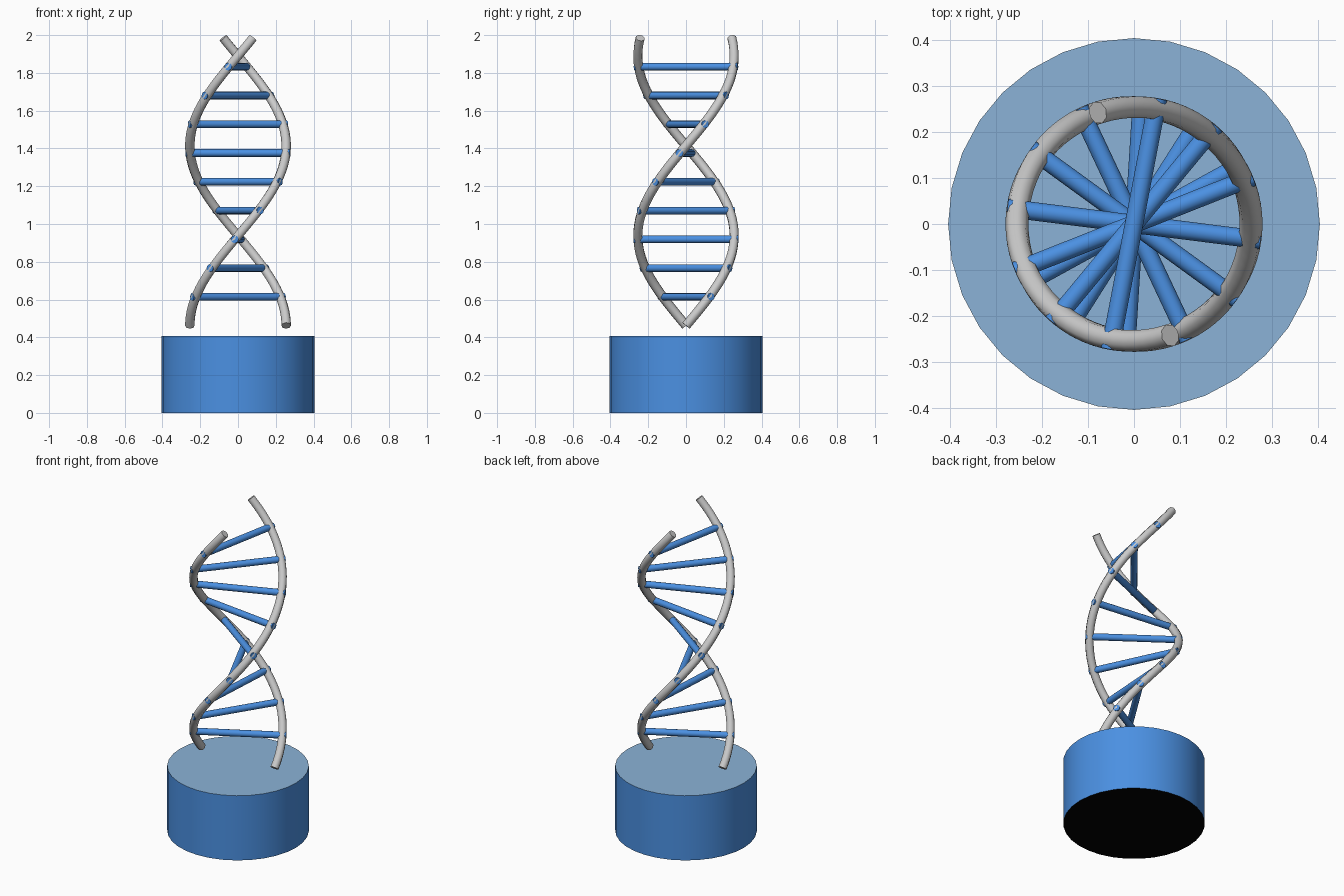
import bpy, math
from mathutils import Vector

if "Cube" in bpy.data.objects:
    bpy.data.objects.remove(bpy.data.objects["Cube"])

Z0, STEP, TURN = 0.462, 0.1523, math.radians(28.8)   # helix start, rise and twist per rung
R_HELIX, R_TUBE, R_RUNG = 0.255, 0.025, 0.02


def material(name, rgb):
    m = bpy.data.materials.new(name)
    m.diffuse_color = (*rgb, 1)
    m.use_nodes = True
    m.node_tree.nodes["Principled BSDF"].inputs["Base Color"].default_value = m.diffuse_color
    return m


blue = material("blue", (0.07, 0.28, 0.76))
pale = material("pale_blue", (0.26, 0.45, 0.68))
black = material("black", (0.0, 0.0, 0.0))


def smooth(obj):
    bpy.ops.object.select_all(action='DESELECT')
    obj.select_set(True)
    bpy.context.view_layer.objects.active = obj
    bpy.ops.object.shade_smooth_by_angle(angle=math.radians(61))


# base drum: blue side, pale top, dark underside
bpy.ops.mesh.primitive_cylinder_add(vertices=32, radius=0.405, depth=0.408, location=(0, 0, 0.204))
base = bpy.context.object
base.name = "base"
for m in (blue, pale, black):
    base.data.materials.append(m)
for p in base.data.polygons:
    p.material_index = 1 if p.normal.z > 0.5 else 2 if p.normal.z < -0.5 else 0
smooth(base)


# strands: hexagonal tube swept along a helix
def strand(name, phase, n=60):
    curve = bpy.data.curves.new(name, 'CURVE')
    curve.dimensions = '3D'
    curve.bevel_depth = R_TUBE
    curve.bevel_resolution = 2
    curve.use_fill_caps = True
    sp = curve.splines.new('POLY')
    sp.points.add(n)
    for i, pt in enumerate(sp.points):
        t = 10 * i / n
        a = phase + t * TURN
        pt.co = (R_HELIX * math.cos(a), R_HELIX * math.sin(a), Z0 + t * STEP, 1)
    obj = bpy.data.objects.new(name, curve)
    bpy.context.collection.objects.link(obj)
    bpy.ops.object.select_all(action='DESELECT')
    obj.select_set(True)
    bpy.context.view_layer.objects.active = obj
    bpy.ops.object.convert(target='MESH')
    smooth(bpy.context.object)


strand("strand_a", 0)
strand("strand_b", math.pi)

# rungs joining the two strands
for i in range(1, 10):
    a = i * TURN
    d = Vector((math.cos(a), math.sin(a), 0))
    bpy.ops.mesh.primitive_cylinder_add(vertices=12, radius=R_RUNG, depth=0.556,
                                        location=(0, 0, Z0 + i * STEP),
                                        rotation=d.to_track_quat('Z', 'Y').to_euler())
    rung = bpy.context.object
    rung.name = f"rung_{i}"
    rung.data.materials.append(blue)
    smooth(rung)
